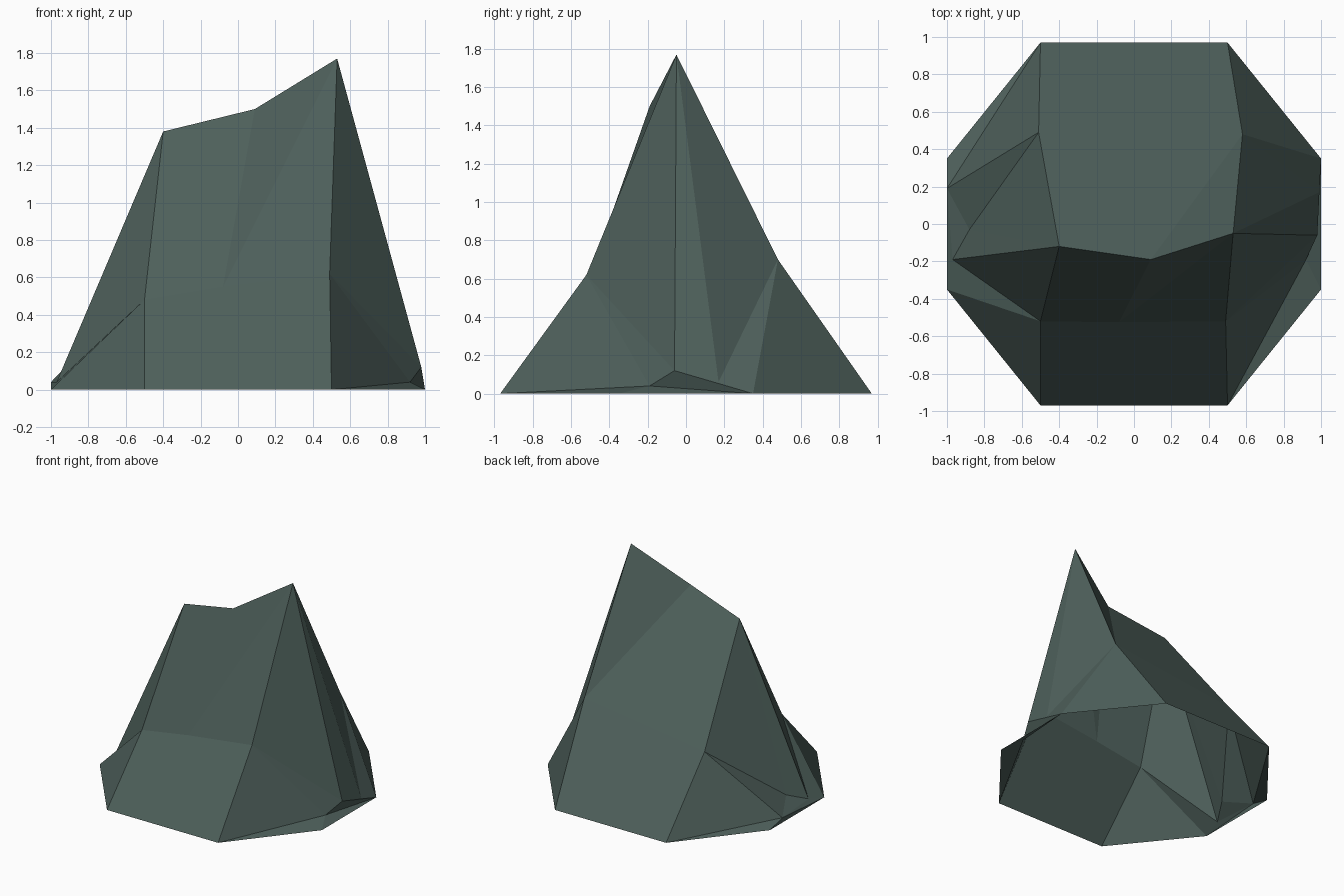
import bpy, bmesh

cube = bpy.data.objects.get("Cube")
if cube:
    bpy.data.objects.remove(cube, do_unlink=True)

# Single stone colour
stone = bpy.data.materials.new("dark_grey_green_stone")
stone.use_nodes = True
colour = (0.075, 0.115, 0.103, 1)
stone.diffuse_color = colour
shader = next(n for n in stone.node_tree.nodes if n.type == "BSDF_PRINCIPLED")
shader.inputs["Base Color"].default_value = colour
shader.inputs["Roughness"].default_value = 0.9

bm = bmesh.new()
corner = {}


def point(name, x, y, z=0):
    corner[name] = bm.verts.new((x, y, z))


def facets(*groups):
    for group in groups:
        bm.faces.new([corner[name] for name in group.split()])


# Mirrored eight-sided footprint, open underneath
for side, x in (("left", 1), ("right", -1)):
    for end, y in (("front", -1), ("back", 1)):
        point(f"{end}_{side}", x * 0.5, y * 0.97)
        point(f"{side}_{end}", x, y * 0.35)

# Crest of three peaks
point("low_peak", -0.4, -0.12, 1.38)
point("mid_peak", 0.09, -0.19, 1.5)
point("high_peak", 0.53, -0.05, 1.77)

# Shoulders where the slopes bend
point("shoulder_fr", -0.5, -0.52, 0.48)
point("shoulder_fm", -0.08, -0.525, 0.55)
point("shoulder_fl", 0.49, -0.52, 0.62)
point("shoulder_bl", 0.58, 0.48, 0.7)
point("shoulder_br", -0.51, 0.49, 0.56)

# Small chips near the ground on both flanks
point("chip_rf", -0.97, -0.19, 0.04)
point("chip_rm", -0.88, -0.03, 0.11)
point("chip_rb", -1, 0.19, 0.04)
point("chip_lf", 0.92, -0.19, 0.04)
point("chip_lm", 0.98, -0.06, 0.12)
point("chip_lb", 0.99, 0.17, 0.06)

# Front slope
facets("front_right front_left shoulder_fl shoulder_fm shoulder_fr",
       "shoulder_fr shoulder_fm mid_peak low_peak",
       "shoulder_fm high_peak mid_peak",
       "shoulder_fm shoulder_fl high_peak")

# Back slope
facets("back_left back_right shoulder_br shoulder_bl",
       "shoulder_bl shoulder_br low_peak mid_peak",
       "shoulder_bl mid_peak high_peak")

# Flank under the high peak
facets("front_left chip_lf shoulder_fl",
       "chip_lf chip_lm shoulder_fl",
       "chip_lm high_peak shoulder_fl",
       "front_left left_front chip_lf",
       "left_front left_back chip_lf",
       "chip_lf left_back chip_lm",
       "chip_lm left_back chip_lb",
       "chip_lm chip_lb high_peak",
       "chip_lb shoulder_bl high_peak",
       "chip_lb left_back shoulder_bl",
       "left_back back_left shoulder_bl")

# Flank under the low peak
facets("front_right shoulder_fr right_front",
       "right_front shoulder_fr chip_rf",
       "chip_rf shoulder_fr low_peak",
       "chip_rf low_peak chip_rm",
       "chip_rm low_peak shoulder_br",
       "chip_rm shoulder_br chip_rb",
       "chip_rf chip_rm chip_rb",
       "right_front chip_rf chip_rb",
       "right_front chip_rb right_back",
       "right_back chip_rb back_right",
       "chip_rb shoulder_br back_right")

bmesh.ops.recalc_face_normals(bm, faces=bm.faces)
mesh = bpy.data.meshes.new("rock")
bm.to_mesh(mesh)
bm.free()
mesh.materials.append(stone)
rock = bpy.data.objects.new("rock", mesh)
bpy.context.collection.objects.link(rock)
